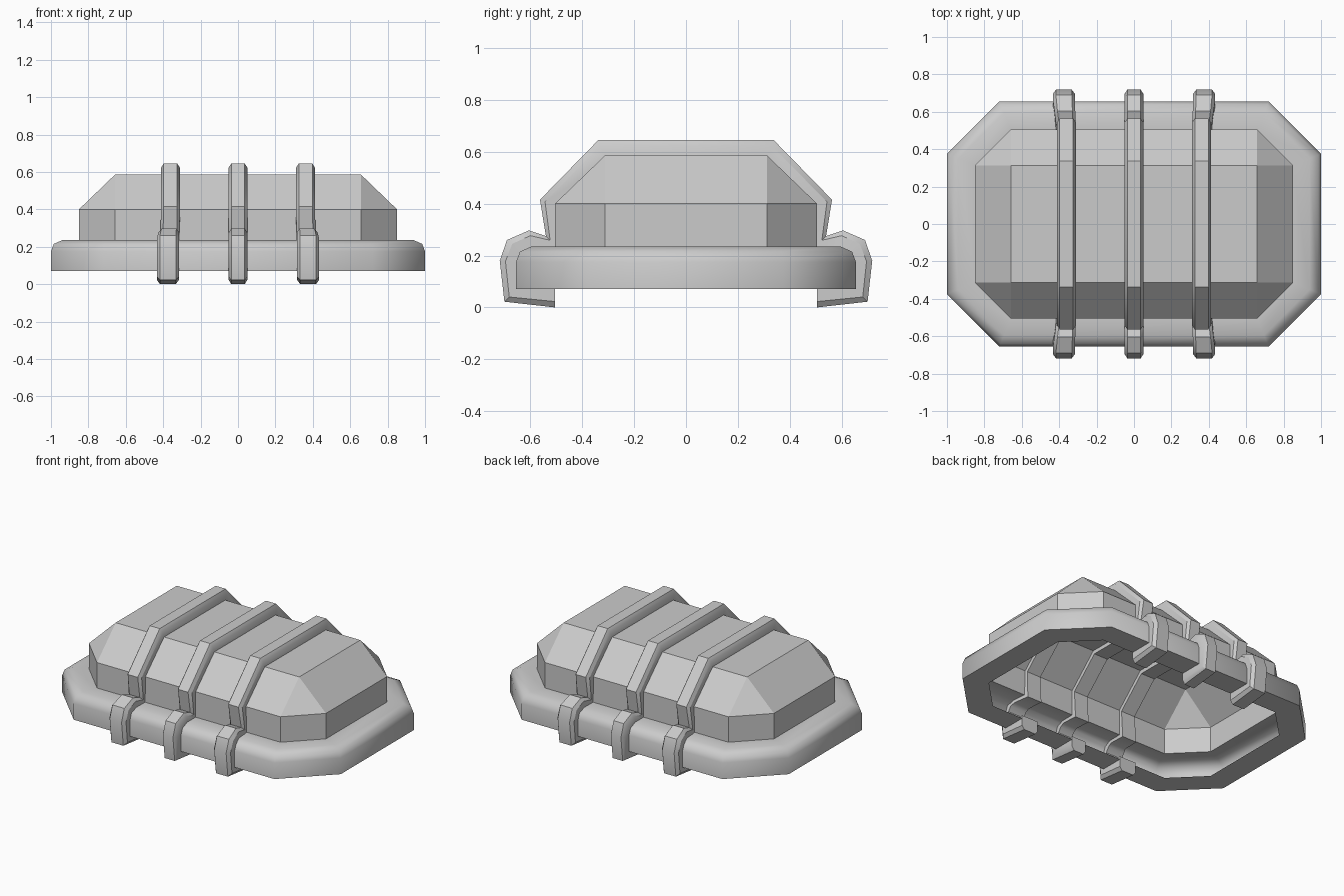
import bpy
import bmesh

cube = bpy.data.objects.get("Cube")
if cube:
    bpy.data.objects.remove(cube, do_unlink=True)

grey = bpy.data.materials.new("plain_grey")
grey.use_nodes = True
colour = (0.6, 0.6, 0.6, 1)
grey.diffuse_color = colour
grey.node_tree.nodes["Principled BSDF"].inputs["Base Color"].default_value = colour


def loft(name, rings, capped=False, smooth=None):
    """Join closed rings of points into one surface."""
    bm = bmesh.new()
    loops = [[bm.verts.new(p) for p in ring] for ring in rings]
    for a, b in zip(loops, loops[1:]):
        for i in range(len(a)):
            j = (i + 1) % len(a)
            bm.faces.new((a[i], a[j], b[j], b[i]))
    if capped:
        bm.faces.new(loops[0])
        bm.faces.new(loops[-1])
    bmesh.ops.remove_doubles(bm, verts=bm.verts, dist=0.0005)
    if capped:
        bmesh.ops.recalc_face_normals(bm, faces=bm.faces)
    mesh = bpy.data.meshes.new(name)
    bm.to_mesh(mesh)
    bm.free()
    mesh.materials.append(grey)
    obj = bpy.data.objects.new(name, mesh)
    bpy.context.collection.objects.link(obj)
    if smooth:
        bpy.ops.object.select_all(action='DESELECT')
        obj.select_set(True)
        bpy.context.view_layer.objects.active = obj
        bpy.ops.object.shade_smooth_by_angle(angle=smooth)
    return obj


def octagon(hx, hy, cut, z):
    """Rectangle with cut corners, counter-clockwise."""
    quarter = [(hx, hy - cut), (hx - cut, hy)]
    half = quarter + [(-x, y) for x, y in reversed(quarter)]
    return [(x, y, z) for x, y in half + [(-x, -y) for x, y in half]]


# Base rim: hollow channel, open towards the inside
rim_profile = [(0.15, 0.07), (0, 0.07), (0, 0.175), (0.015, 0.215),
               (0.06, 0.235), (0.15, 0.235)]
loft("base_rim", [octagon(1 - d, 0.655 - d, 0.28 - 0.586 * d, z)
                  for d, z in rim_profile], smooth=0.8)

# Dome: open shell with upright walls and a sloped roof
walls = [octagon(0.85, 0.505, 0.192, z) for z in (0.235, 0.4)]
dome = loft("dome", walls + [octagon(0.658, 0.313, 0, 0.585)])
bm = bmesh.new()
bm.from_mesh(dome.data)
bmesh.ops.holes_fill(bm, edges=[e for e in bm.edges if e.is_boundary
                                and e.verts[0].co.z > 0.5], sides=4)
bm.normal_update()
for f in bm.faces:
    if f.normal.z < -0.5:
        f.normal_flip()
bm.to_mesh(dome.data)
bm.free()

# Strap stations: outer (y, z), inner (y, z), clip amount
stations = [
    ((0.505, 0.0), (0.505, 0.09), 1),
    ((0.70, 0.022), (0.625, 0.095), 1),
    ((0.718, 0.18), (0.63, 0.17), 1),
    ((0.69, 0.26), (0.61, 0.20), 1),
    ((0.605, 0.297), (0.585, 0.215), 0.6),
    ((0.54, 0.275), (0.475, 0.21), 0.2),
    ((0.563, 0.415), (0.485, 0.385), 0),
    ((0.338, 0.645), (0.303, 0.56), 0),
]


def strap_section(station, x, side):
    """Bevelled cross-section of a strap at one station."""
    (oy, oz), (iy, iz), clip = station
    outward = (x > 0) - (x < 0)
    centre = x + outward * 0.014 * clip
    width = 0.05 + abs(outward) * 0.009 * clip
    points = []
    for across, depth in ((-1, 1), (-1, 0.25), (-0.72, 0),
                          (0.72, 0), (1, 0.25), (1, 1)):
        points.append((centre + across * width,
                       side * (oy + (iy - oy) * depth),
                       oz + (iz - oz) * depth))
    return points


# Three straps hooked under the rim on both sides
for label, x in (("right", -0.361), ("middle", 0), ("left", 0.361)):
    front = [strap_section(s, x, -1) for s in stations]
    back = [strap_section(s, x, 1) for s in reversed(stations)]
    loft(label + "_strap", front + back, capped=True, smooth=0.6)
